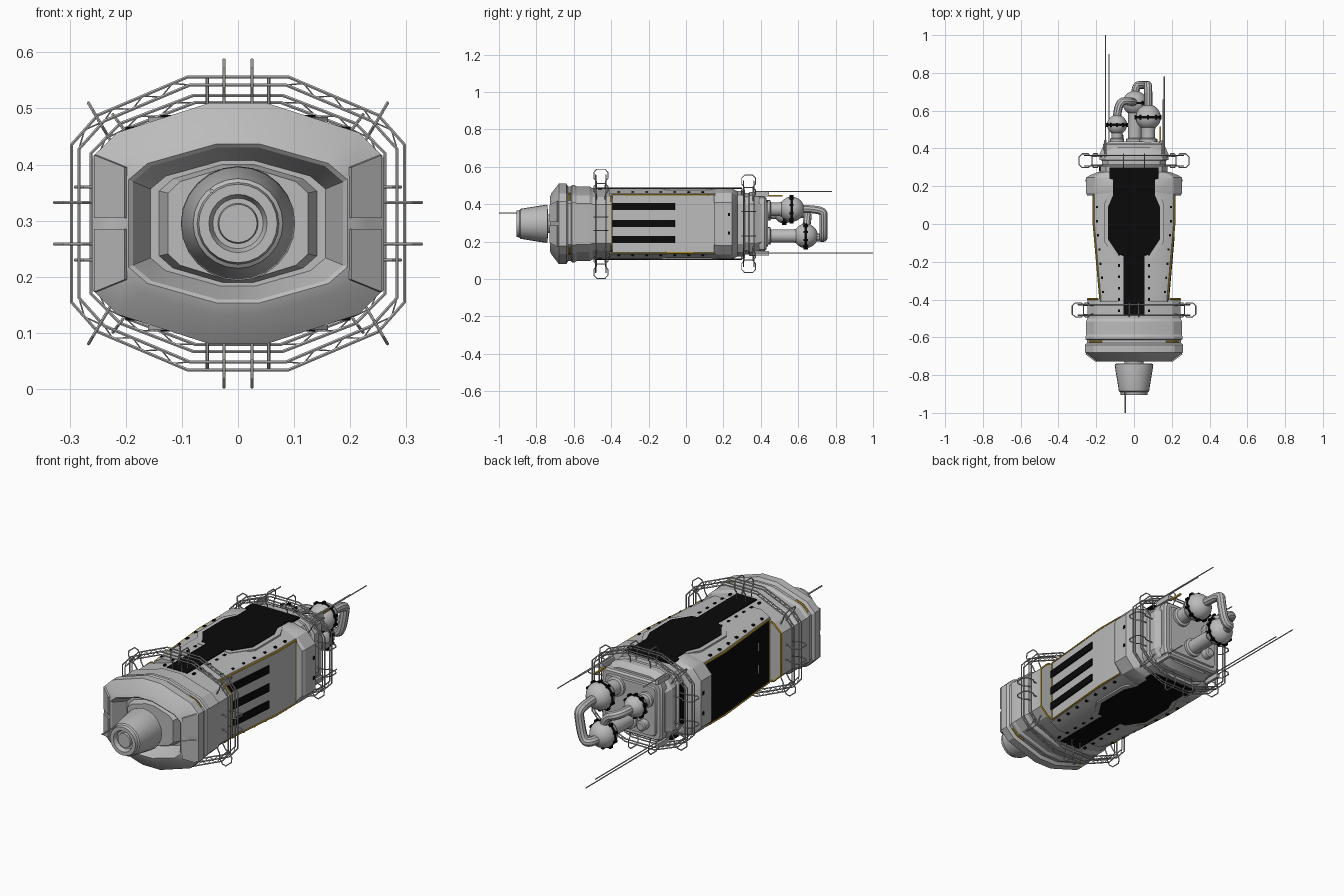
import bpy, bmesh, math
from mathutils import Vector

if "Cube" in bpy.data.objects:
    bpy.data.objects.remove(bpy.data.objects["Cube"], do_unlink=True)

CZ = 0.295  # height of the long axis
rounded = []  # parts that get smooth shading


def material(name, rgb):
    m = bpy.data.materials.new(name)
    m.use_nodes = True
    m.diffuse_color = (*rgb, 1)
    m.node_tree.nodes["Principled BSDF"].inputs["Base Color"].default_value = (*rgb, 1)
    return m


GREY = material("hull grey", (0.5, 0.5, 0.5))
BLACK = material("panel black", (0.003, 0.003, 0.003))
YELLOW = material("trim yellow", (0.55, 0.35, 0.02))
WHITE = material("marking white", (0.75, 0.75, 0.75))


def link(name, me, *mats):
    ob = bpy.data.objects.new(name, me)
    bpy.context.collection.objects.link(ob)
    for m in mats:
        me.materials.append(m)
    return ob


def finish(name, bm, *mats):
    me = bpy.data.meshes.new(name)
    bm.to_mesh(me)
    bm.free()
    return link(name, me, *mats)


def outline(quarter, sx=1, sz=1):
    """Mirror a quarter profile into a full ring of (x, z)."""
    q = [(x * sx, z * sz) for x, z in quarter]
    r = q[::-1]
    return (q + [(x, -z) for x, z in r] + [(-x, -z) for x, z in q] + [(-x, z) for x, z in r])


def circle(r, n=24, cx=0, cz=0):
    return [(cx + r * math.sin(math.tau * i / n), cz + r * math.cos(math.tau * i / n)) for i in range(n)]


def loft(name, sections, mats=(GREY,), rule=None):
    """Skin rings of (x, z) placed along y, capping both ends."""
    bm = bmesh.new()
    rings = [[bm.verts.new((x, y, z + CZ)) for x, z in ring] for y, ring in sections]
    n = len(rings[0])
    for a, b in zip(rings, rings[1:]):
        for i in range(n):
            bm.faces.new((a[i], a[(i + 1) % n], b[(i + 1) % n], b[i]))
    bm.faces.new(rings[0])
    bm.faces.new(rings[-1])
    bmesh.ops.recalc_face_normals(bm, faces=bm.faces)
    bm.normal_update()
    if rule:
        for f in bm.faces:
            f.material_index = rule(f)
    rounded.append(finish(name, bm, *mats))


def plates(name, polys, mat, thick=0.008):
    bm = bmesh.new()
    for poly in polys:
        bm.faces.new([bm.verts.new((x, y, z + CZ)) for x, y, z in poly])
    mod = finish(name, bm, mat).modifiers.new("thickness", "SOLIDIFY")
    mod.thickness, mod.offset = thick, 0


def boxes(name, items, mat):
    """Small blocks given as (centre, size)."""
    bm = bmesh.new()
    for c, s in items:
        vs = bmesh.ops.create_cube(bm, size=1)["verts"]
        bmesh.ops.scale(bm, vec=s, verts=vs)
        bmesh.ops.translate(bm, vec=(c[0], c[1], c[2] + CZ), verts=vs)
    finish(name, bm, mat)


def tubes(name, paths, r, mat=GREY, res=1, curved=False):
    """Tubes along paths of (points, closed)."""
    cu = bpy.data.curves.new(name, "CURVE")
    cu.dimensions, cu.bevel_depth, cu.bevel_resolution, cu.use_fill_caps = "3D", r, res, True
    for pts, closed in paths:
        sp = cu.splines.new("NURBS" if curved else "POLY")
        sp.points.add(len(pts) - 1)
        for p, (x, y, z) in zip(sp.points, pts):
            p.co = (x, y, z + CZ, 1)
        sp.use_cyclic_u = closed
        if curved:
            sp.use_endpoint_u, sp.order_u, sp.resolution_u = True, 3, 8
    tmp = bpy.data.objects.new(name + "_path", cu)
    bpy.context.collection.objects.link(tmp)
    dg = bpy.context.evaluated_depsgraph_get()
    me = bpy.data.meshes.new_from_object(tmp.evaluated_get(dg))
    bpy.data.objects.remove(tmp, do_unlink=True)
    me.materials.clear()
    rounded.append(link(name, me, mat))


# Nose shell, with a recess and a raised hub inside it
SHELL = [(0.05, 0.215), (0.215, 0.162), (0.26, 0.118)]
loft("nose_shell", [(y, outline(SHELL, sx, sz)) for y, sx, sz in [
    (-0.40, 0.95, 0.885), (-0.50, 0.95, 0.885), (-0.515, 0.975, 0.93), (-0.585, 0.975, 0.93),
    (-0.595, 0.985, 0.96), (-0.61, 0.985, 0.96), (-0.615, 0.96, 0.93), (-0.63, 0.96, 0.93),
    (-0.64, 1, 1), (-0.68, 1, 1), (-0.72, 0.8, 0.76), (-0.728, 0.75, 0.66), (-0.722, 0.72, 0.63),
    (-0.65, 0.6, 0.52), (-0.65, 0.54, 0.49), (-0.69, 0.48, 0.46)]])
plates("nose_side_pads", [[(sx * x, y, sz * z) for x, y, z in [
    (0.254, -0.687, 0.01), (0.254, -0.687, 0.122), (0.2, -0.727, 0.1), (0.2, -0.727, 0.01)]]
    for sx in (1, -1) for sz in (1, -1)], GREY)
tubes("nose_yellow_marks", [([(sx * x, -0.623, sz * z) for x, z in
                              ((0.17, 0.163), (0.207, 0.151), (0.235, 0.124))], False)
                            for sx in (1, -1) for sz in (1, -1)], 0.005, YELLOW)

# Nose cone and probe
loft("nose_cone", [(y, circle(r)) for y, r in [
    (-0.68, 0.05), (-0.738, 0.05), (-0.74, 0.1), (-0.75, 0.102), (-0.885, 0.08), (-0.89, 0.073),
    (-0.905, 0.07), (-0.905, 0.052), (-0.885, 0.045), (-0.885, 0.036), (-0.895, 0.034)]])
tubes("nose_probe", [([(-0.047, -0.86, 0.058), (-0.047, -1, 0.058)], False)], 0.004)


# Main body: tapering, with the right flank solid black and the left one striped
def width(y):
    return 0.215 + min(y, 0) * 0.0875


def body_profile(y):
    return outline([(0.13, 0.188), (width(y) - 0.006, 0.162), (width(y), 0.152)])


loft("main_body", [(y, body_profile(y)) for y in (-0.41, 0, 0.15, 0.17)], (GREY, BLACK),
     lambda f: int(f.normal.x < -0.9 and f.calc_area() > 0.03))
plates("flank_stripes", [[(width(y) + 0.002, y, z + dz) for y, dz in
                          ((-0.4, -0.019), (-0.06, -0.019), (-0.06, 0.019), (-0.4, 0.019))]
                         for z in (0.093, 0.002, -0.083)], BLACK)
plates("flank_markings", [[(-width(y) - 0.001, y, z + dz) for y, dz in
                           ((-0.3, -0.02), (-0.295, -0.02), (-0.295, 0.02), (-0.3, 0.02))]
                          for z in (0.06, -0.05)], WHITE, 0.004)

# Yellow trim round each flank and along the collar edge
trim = []
for s in (1, -1):
    edge = [(s * (width(y) - 0.001), y) for y in (-0.395, 0, 0.152)]
    trim.append(([(x, y, 0.156) for x, y in edge] + [(x, y, -0.156) for x, y in edge[::-1]], True))
    arc = [(0.19, 0.148), (0.207, 0.141), (0.245, 0.104)]
    trim.append(([(s * x, -0.398, z) for x, z in arc] + [(s * x, -0.398, -z) for x, z in arc[::-1]], False))
tubes("flank_trim", trim, 0.005, YELLOW)

# Roof and belly panels
HALF = [(0.055, -0.48), (0.055, -0.17), (0.085, -0.16), (0.138, -0.08), (0.138, 0.09),
        (0.112, 0.15), (0.112, 0.235), (0.13, 0.24), (0.13, 0.3)]
RIM = [(0.09, -0.19), (0.16, -0.09), (0.16, 0.105), (0.125, 0.17)]
for s, place in ((1, "roof"), (-1, "belly")):
    for part, half, z, mat in (("rim", RIM, 0.186, GREY), ("panel", HALF, 0.189, BLACK)):
        full = half + [(-x, y) for x, y in half[::-1]]
        plates(f"{place}_{part}", [[(x, y, s * z) for x, y in full]], mat)

# Black fasteners along roof, slopes and rear collar
dots = []
for sx in (1, -1):
    for sz in (1, -1):
        dots += [((sx * 0.08, -0.46 + 0.06 * i, sz * 0.188), (0.01, 0.014, 0.008)) for i in range(6)]
        for i in range(7):
            y = -0.36 + 0.075 * i
            dots.append(((sx * (width(y) - 0.02), y, sz * 0.168), (0.011, 0.013, 0.01)))
        dots.append(((sx * 0.254, 0.23, sz * 0.05), (0.008, 0.012, 0.016)))
boxes("fasteners", dots, BLACK)

# Rear collar, neck and end plate
REAR = [(0.13, 0.188), (0.21, 0.165), (0.255, 0.115)]
loft("rear_collar", [(y, outline(REAR, sx, sz)) for y, sx, sz in
                     [(0.15, 0.97, 0.97), (0.165, 1, 1), (0.245, 1, 1), (0.26, 0.9, 0.97), (0.275, 0.75, 0.93)]])
loft("rear_neck", [(y, outline(REAR, sx, sz)) for y, sx, sz in
                   [(0.26, 0.7, 0.93), (0.31, 0.7, 0.93), (0.315, 0.66, 0.87), (0.335, 0.66, 0.87),
                    (0.34, 0.72, 0.91), (0.37, 0.72, 0.91), (0.39, 0.68, 0.85), (0.405, 0.66, 0.82)]])
plates("neck_side_panel", [[(-0.18, y, z) for y, z in
                            ((0.278, -0.1), (0.306, -0.1), (0.306, 0.1), (0.278, 0.1))]], BLACK)
END = [(0.14, 0.145), (0.158, 0.138), (0.165, 0.12)]
loft("end_plate", [(y, outline(END, s, s)) for y, s in
                   [(0.39, 1), (0.42, 1), (0.43, 0.95), (0.43, 0.85), (0.438, 0.83)]])


# Rail rings with truss webs on the slopes and hexagonal guard loops
def ring(name, y0, quarter, loops, reach):
    outer, inner = outline(quarter), outline(quarter, 0.955, 0.945)
    rails, webs, guards = [], [], []
    for y in (y0 - 0.028, y0 + 0.028):
        rails += [([(x, y, z) for x, z in o], True) for o in (outer, inner)]
        for i in (0, 1, 3, 4, 6, 7, 9, 10):
            a, b, c, d = (Vector(o[j]) for o in (outer, inner) for j in (i, i + 1))
            n = max(2, 2 * round((b - a).length / 0.06))
            web = [a.lerp(b, k / n) if k % 2 else c.lerp(d, k / n) for k in range(n + 1)]
            webs.append(([(p.x, y, p.y) for p in web], False))
    for px, pz, dx, dz in loops:
        for sx in (1, -1):
            for sz in (1, -1):
                guards.append(([(sx * (px + dx * r * reach), y0 + y, sz * (pz + dz * r * reach))
                                for r, y in ((0, -0.022), (0.4, -0.024), (0.55, -0.037), (0.85, -0.037),
                                             (1, -0.022), (1, 0.022), (0.85, 0.037), (0.55, 0.037),
                                             (0.4, 0.024), (0, 0.022))], False))
    tubes(name + "_rails", rails, 0.0032)
    tubes(name + "_webs", webs, 0.0016)
    tubes(name + "_guards", guards, 0.003)


ring("front_ring", -0.455, [(0.09, 0.261), (0.25, 0.193), (0.297, 0.14)],
     [(0.025, 0.183, 0, 1), (0.218, 0.037, 1, 0), (0.212, 0.122, 0.5, 0.85)], 0.109)
ring("rear_ring", 0.335, [(0.08, 0.228), (0.21, 0.178), (0.262, 0.125)],
     [(0.055, 0.155, 0, 1), (0.185, 0.065, 1, 0), (0.16, 0.11, 0.6, 0.8)], 0.105)

# Tanks with stems and studded black belts
for name, x, y, z, r in (("upper_tank", 0.075, 0.565, 0.078, 0.067),
                         ("lower_tank", 0.005, 0.64, -0.065, 0.065),
                         ("small_tank", -0.09, 0.525, 0.055, 0.053)):
    bm = bmesh.new()
    bmesh.ops.create_uvsphere(bm, u_segments=28, v_segments=16, radius=r)
    bmesh.ops.translate(bm, vec=(x, y, z + CZ), verts=bm.verts)
    rounded.append(finish(name, bm, GREY))
    loft(name + "_belt", [(y + d, circle(r * 1.03, 28, x, z)) for d in (-0.006, 0.006)], (BLACK,))
    boxes(name + "_studs", [((x + sx, y, z + sz), (0.011, 0.022, 0.011))
                            for sx, sz in circle(r * 1.04, 10)], BLACK)
    loft(name + "_stem", [(yy, circle(k * r, 20, x, z)) for yy, k in
                          ((0.42, 0.72), (0.45, 0.72), (0.455, 0.55), (y - r, 0.55), (y - r * 0.6, 0.6))])

tubes("transfer_pipes", [
    ([(0.075, 0.6, 0.08), (0.075, 0.735, 0.08), (0.072, 0.735, 0.03), (0.05, 0.735, -0.075),
      (0.005, 0.735, -0.075), (0.005, 0.66, -0.07)], False),
    ([(-0.09, 0.54, 0.055), (-0.09, 0.65, 0.055), (-0.01, 0.65, 0.03), (0.005, 0.64, -0.04)], False)],
    0.022, res=3, curved=True)
loft("spare_port", [(y, circle(r, 16, -0.08, -0.07)) for y, r in ((0.42, 0.025), (0.47, 0.025), (0.475, 0.018))])

# Rear antennas
tubes("antennas", [([(x, 0.37, z), (x, y, z)], False) for x, z, y in
                   ((-0.15, -0.155, 1), (-0.132, -0.155, 0.9), (0.16, 0.173, 0.78), (0.155, 0.173, 0.66),
                    (0.158, -0.155, 0.55), (-0.15, 0.173, 0.55))], 0.0028)
boxes("antenna_mounts", [((sx * 0.152, 0.4, sz * 0.158), (0.014, 0.09, 0.024))
                         for sx in (1, -1) for sz in (1, -1)], GREY)
boxes("antenna_tag", [((0.14, 0.475, 0.15), (0.008, 0.08, 0.008))], YELLOW)

# Smooth shading with sharp edges kept
bpy.ops.object.select_all(action="DESELECT")
for ob in rounded:
    ob.select_set(True)
bpy.context.view_layer.objects.active = rounded[0]
bpy.ops.object.shade_smooth_by_angle(angle=math.radians(25))
